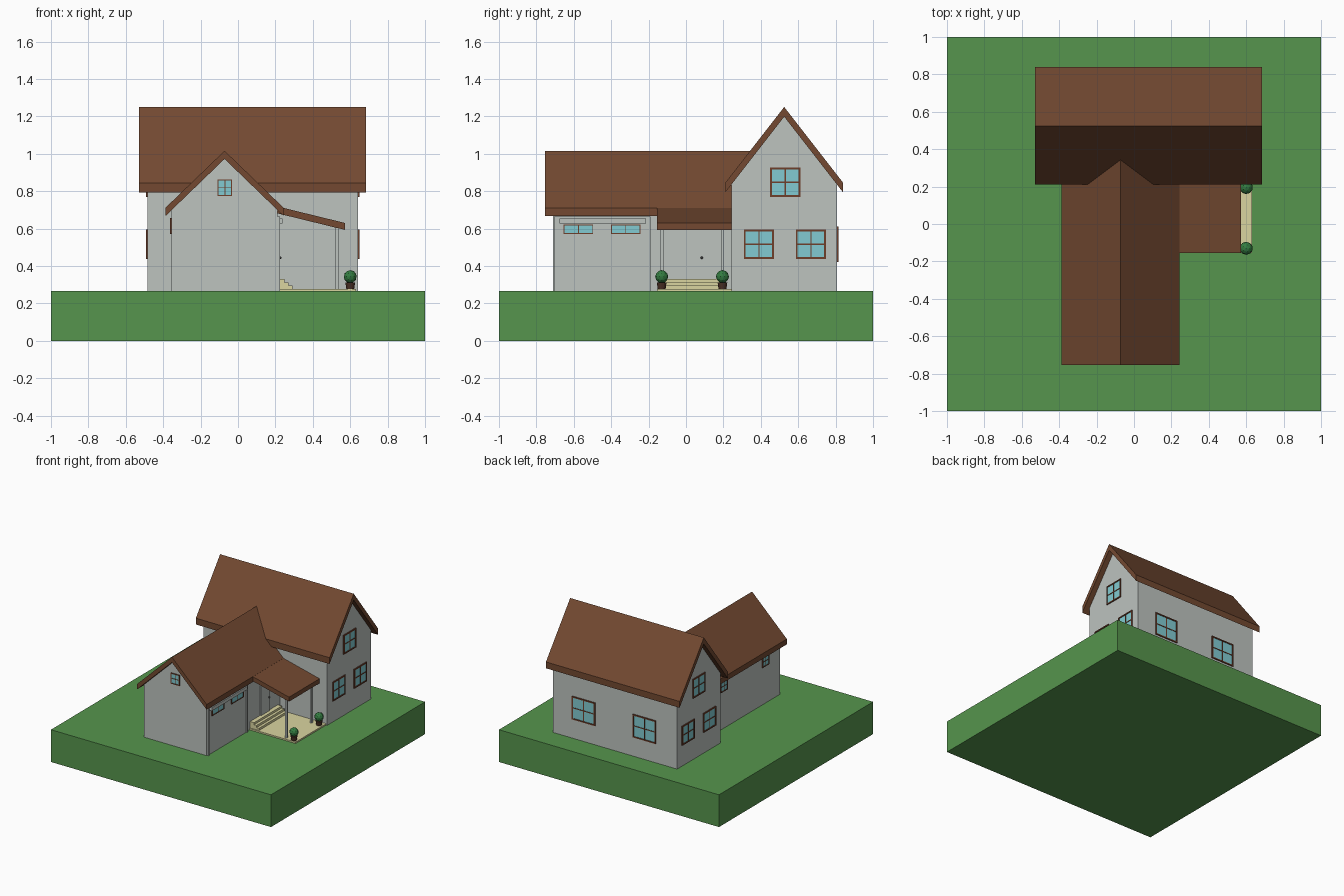
import bpy, bmesh
from mathutils import Matrix, Vector

if "Cube" in bpy.data.objects:
    bpy.data.objects.remove(bpy.data.objects["Cube"])


def material(name, rgb):
    lin = [((c / 255 + 0.055) / 1.055) ** 2.4 for c in rgb]
    m = bpy.data.materials.new(name)
    m.diffuse_color = (*lin, 1)
    m.use_nodes = True
    m.node_tree.nodes["Principled BSDF"].inputs["Base Color"].default_value = m.diffuse_color
    return m


GRASS = material("grass green", (86, 149, 77))
WALL = material("wall grey", (189, 195, 191))
ROOF = material("roof brown", (115, 73, 49))
FRAME = material("window frame brown", (110, 62, 42))
GLASS = material("glass blue", (130, 203, 210))
STONE = material("stone cream", (218, 213, 160))
LEAF = material("leaf green", (52, 125, 65))
POT = material("pot brown", (74, 48, 36))
METAL = material("knob grey", (95, 95, 95))


def finish(name, bm, mats):
    bmesh.ops.recalc_face_normals(bm, faces=bm.faces[:])
    me = bpy.data.meshes.new(name)
    bm.to_mesh(me)
    bm.free()
    for m in mats:
        me.materials.append(m)
    ob = bpy.data.objects.new(name, me)
    bpy.context.collection.objects.link(ob)
    return ob


def add_box(bm, lo, hi, mat=0):
    lo, hi = Vector(lo), Vector(hi)
    mtx = Matrix.Translation((lo + hi) / 2) @ Matrix.Diagonal((*(hi - lo), 1))
    verts = bmesh.ops.create_cube(bm, size=1, matrix=mtx)["verts"]
    for f in {f for v in verts for f in v.link_faces}:
        f.material_index = mat


def box(name, lo, hi, mat):
    bm = bmesh.new()
    add_box(bm, lo, hi)
    return finish(name, bm, [mat])


def extrude(name, profile, axis, start, end, mat):
    """Extrude a (horizontal, z) profile along the x or y axis."""
    bm = bmesh.new()
    at = (lambda h, z: (start, h, z)) if axis == "x" else (lambda h, z: (h, start, z))
    face = bm.faces.new([bm.verts.new(at(h, z)) for h, z in profile])
    out = bmesh.ops.extrude_face_region(bm, geom=[face])["geom"]
    d = end - start
    bmesh.ops.translate(bm, vec=(d, 0, 0) if axis == "x" else (0, d, 0),
                        verts=[v for v in out if isinstance(v, bmesh.types.BMVert)])
    return finish(name, bm, [mat])


G = 0.265  # top of the lawn


def gable_block(name, axis, mid, half_wall, half_roof, ridge, eave, thick, walls, roof):
    """Gabled walls plus a chevron roof that rests on them."""
    slope = (ridge - eave) / half_roof
    wz = ridge - thick - slope * half_wall
    extrude(name + "_walls", [(mid - half_wall, G), (mid + half_wall, G), (mid + half_wall, wz),
                              (mid, ridge - thick), (mid - half_wall, wz)], axis, *walls, WALL)
    a, b = mid - half_roof, mid + half_roof
    extrude(name + "_roof", [(a, eave), (mid, ridge), (b, eave), (b, eave - thick),
                             (mid, ridge - thick), (a, eave - thick)], axis, *roof, ROOF)


# Lawn, main house and front wing
box("lawn", (-1, -1, 0), (1, 1, G), GRASS)
gable_block("main_house", "x", 0.525, 0.283, 0.315, 1.25, 0.845, 0.052,
            (-0.485, 0.641), (-0.53, 0.685))
gable_block("front_wing", "y", -0.072, 0.284, 0.316, 1.016, 0.711, 0.044,
            (-0.71, 0.3), (-0.755, 0.342))


def window(name, side, wall, u, z, w, h, bar=0.01, cross=True):
    """Framed window on a wall; side is the outward direction, u the position along the wall."""
    bm = bmesh.new()
    axis, sign = side[0], 1 if side[1] == "+" else -1

    def piece(u0, u1, z0, z1, depth, mat):
        n0, n1 = sorted((wall - 0.004 * sign, wall + depth * sign))
        if axis == "x":
            add_box(bm, (n0, u0, z0), (n1, u1, z1), mat)
        else:
            add_box(bm, (u0, n0, z0), (u1, n1, z1), mat)

    a, b, c, d = u - w / 2, u + w / 2, z - h / 2, z + h / 2
    piece(a + bar / 2, b - bar / 2, c + bar / 2, d - bar / 2, 0.003, 0)
    for u0 in (a, b - bar):
        piece(u0, u0 + bar, c, d, 0.008, 1)
    for z0 in (c, d - bar):
        piece(a + bar, b - bar, z0, z0 + bar, 0.008, 1)
    t = bar * 0.35
    piece(u - t, u + t, c + bar, d - bar, 0.006, 1)
    if cross:
        piece(a + bar, b - bar, z - t, z + t, 0.006, 1)
    finish(name, bm, [GLASS, FRAME])


# Windows on both gable ends of the main house
for label, side, x in (("right", "x+", 0.641), ("left", "x-", -0.485)):
    for i, (y, z) in enumerate(((0.53, 0.848), (0.39, 0.516), (0.668, 0.516))):
        window(f"{label}_gable_window_{i + 1}", side, x, y, z, 0.162, 0.158)
# Back, wing side and wing front windows
for i, x in enumerate((-0.19, 0.363)):
    window(f"back_window_{i + 1}", "y+", 0.808, x, 0.517, 0.21, 0.19)
for i, y in enumerate((-0.52, 0.02)):
    window(f"wing_left_window_{i + 1}", "x-", -0.356, y, 0.614, 0.085, 0.085, 0.006)
window("wing_front_window", "y-", -0.71, -0.07, 0.818, 0.078, 0.088, 0.006)

# Garage door with frame, lintel and two window strips
WX = 0.212
bm = bmesh.new()
for y in (-0.705, -0.205):
    add_box(bm, (WX - 0.01, y, G), (WX + 0.013, y + 0.016, 0.665))
add_box(bm, (WX - 0.01, -0.69, 0.655), (WX + 0.013, -0.205, 0.665))
add_box(bm, (WX - 0.01, -0.677, 0.626), (WX + 0.025, -0.213, 0.653))
finish("garage_frame", bm, [WALL])
box("garage_door", (WX - 0.01, -0.69, G), (WX + 0.005, -0.205, 0.655), WALL)
for i, y in enumerate((-0.575, -0.322)):
    window(f"garage_window_{i + 1}", "x+", WX + 0.005, y, 0.597, 0.158, 0.05, 0.005, False)

# Front door with knob
box("front_door", (WX - 0.01, -0.016, 0.33), (WX + 0.008, 0.096, 0.578), WALL)
bm = bmesh.new()
bmesh.ops.create_icosphere(bm, subdivisions=2, radius=0.007,
                           matrix=Matrix.Translation((WX + 0.014, 0.084, 0.444)))
finish("door_knob", bm, [METAL])

# Porch: roof, posts, patio and steps
extrude("porch_roof", [(0.2, 0.721), (0.572, 0.63), (0.572, 0.593), (0.2, 0.684)],
        "y", -0.155, 0.245, ROOF)
for i, y in enumerate((-0.128, 0.195)):
    box(f"porch_post_{i + 1}", (0.522, y - 0.009, G), (0.54, y + 0.009, 0.615), WALL)
box("patio", (WX - 0.01, -0.155, G - 0.01), (0.632, 0.245, 0.277), STONE)
extrude("porch_steps", [(0.2, 0.27), (0.292, 0.27), (0.292, 0.295), (0.27, 0.295), (0.27, 0.313),
                        (0.248, 0.313), (0.248, 0.33), (0.2, 0.33)], "y", -0.145, 0.215, STONE)

# Potted round shrubs
for i, y in enumerate((-0.13, 0.195)):
    bm = bmesh.new()
    bmesh.ops.create_cone(bm, cap_ends=True, segments=12, radius1=0.021, radius2=0.026, depth=0.035,
                          matrix=Matrix.Translation((0.6, y, 0.2945)))
    finish(f"pot_{i + 1}", bm, [POT])
    bm = bmesh.new()
    bmesh.ops.create_icosphere(bm, subdivisions=2, radius=0.035,
                               matrix=Matrix.Translation((0.6, y, 0.343)))
    finish(f"shrub_{i + 1}", bm, [LEAF])
